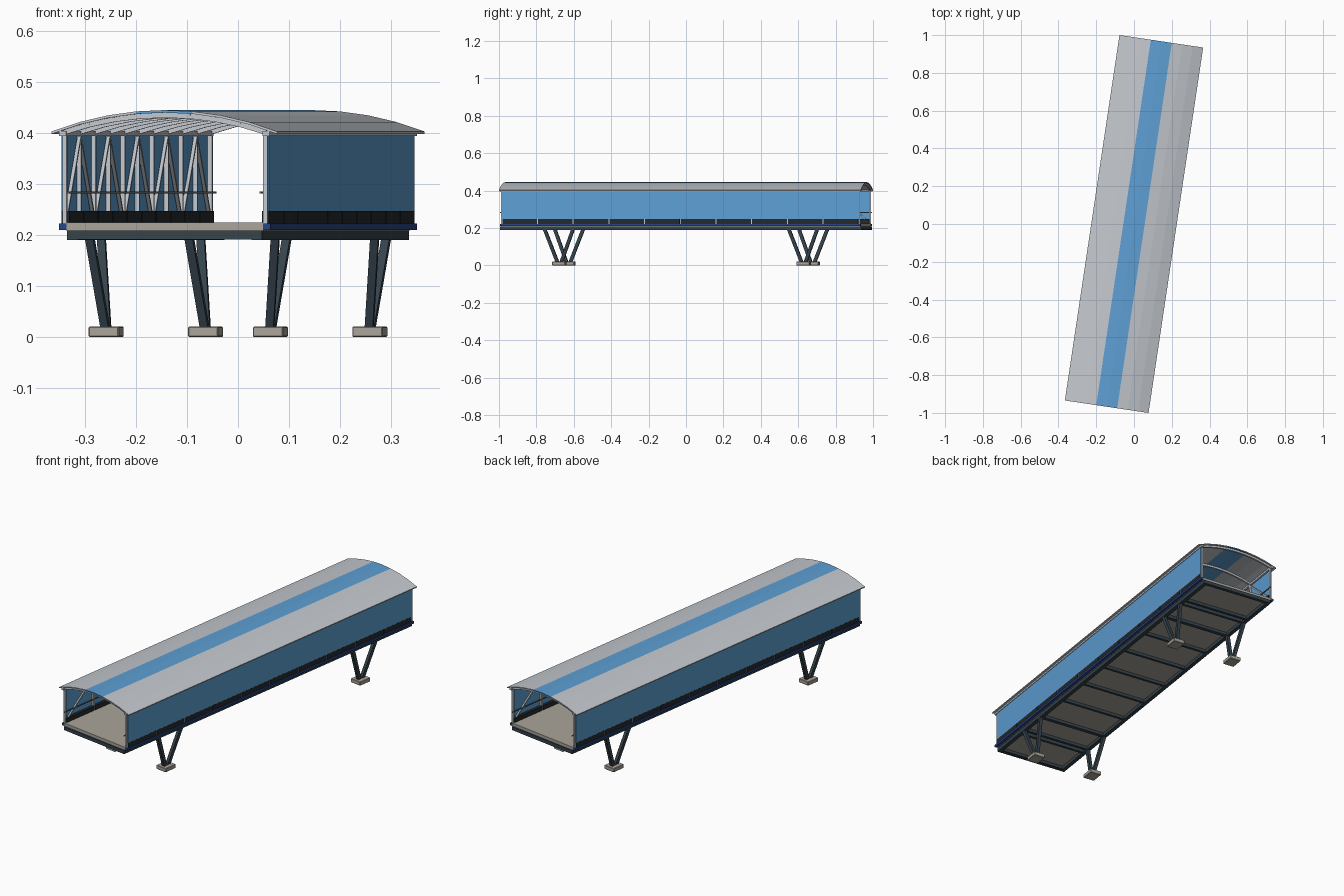
import bpy, bmesh, math
from mathutils import Vector, Matrix

if "Cube" in bpy.data.objects:
    bpy.data.objects.remove(bpy.data.objects["Cube"], do_unlink=True)

YAW = math.radians(-8.5)          # whole bridge is turned on the ground
HALF_L, HALF_W = 0.978, 0.224     # roof half length and half width
WALL_L, POST_X = 0.965, 0.200
BAYS = 10
RADIUS, RIDGE = 0.618, 0.445


def material(name, r, g, b, rough=0.6):
    m = bpy.data.materials.new(name)
    m.use_nodes = True
    m.diffuse_color = (r, g, b, 1)
    node = m.node_tree.nodes["Principled BSDF"]
    node.inputs["Base Color"].default_value = (r, g, b, 1)
    node.inputs["Roughness"].default_value = rough
    return m


METAL = material("light metal", 0.55, 0.58, 0.62)
GLASS = material("blue glass", 0.11, 0.35, 0.66)
STEEL = material("dark steel", 0.035, 0.055, 0.07)
KICK = material("black panel", 0.018, 0.022, 0.025)
NAVY = material("navy trim", 0.02, 0.06, 0.24)
CONCRETE = material("beige concrete", 0.40, 0.37, 0.32)
RAIL = material("grey rail", 0.16, 0.17, 0.18)


def finish(name, bm, *mats):
    bmesh.ops.recalc_face_normals(bm, faces=bm.faces)
    me = bpy.data.meshes.new(name)
    bm.to_mesh(me)
    bm.free()
    for m in mats:
        me.materials.append(m)
    ob = bpy.data.objects.new(name, me)
    ob.rotation_euler.z = YAW
    bpy.context.collection.objects.link(ob)
    return ob


def box(bm, x0, x1, y0, y1, z0, z1):
    mid = Vector((x0 + x1, y0 + y1, z0 + z1)) / 2
    size = Matrix.Diagonal((abs(x1 - x0), abs(y1 - y0), abs(z1 - z0), 1))
    bmesh.ops.create_cube(bm, size=1, matrix=Matrix.Translation(mid) @ size)


def bar(bm, a, b, width, depth):
    """Square bar between two points, width measured across the bridge."""
    a, b = Vector(a), Vector(b)
    along = (b - a).normalized()
    side = Vector((1, 0, 0))
    if abs(along.x) > 0.8:
        side = Vector((0, 1, 0))
    deep = along.cross(side).normalized()
    side = deep.cross(along)
    rot = Matrix((side, deep, along)).transposed().to_4x4()
    size = Matrix.Diagonal((width, depth, (b - a).length, 1))
    bmesh.ops.create_cube(bm, size=1, matrix=Matrix.Translation((a + b) / 2) @ rot @ size)


def arc_z(x):
    return RIDGE - RADIUS + math.sqrt(RADIUS ** 2 - x * x)


stations = [-WALL_L + 2 * WALL_L * i / BAYS for i in range(BAYS + 1)]

# Roof: eight long strips, the two middle ones glazed
bm = bmesh.new()
xs = [HALF_W * (i - 4) / 4 for i in range(9)]
rows = []
for y in (-HALF_L, HALF_L):
    rows.append([[bm.verts.new((x, y, arc_z(x) - t)) for x in xs] for t in (0, 0.005)])
(ft, fb), (bt, bb) = rows
for i in range(8):
    for quad in ((ft[i], ft[i + 1], bt[i + 1], bt[i]), (fb[i], bb[i], bb[i + 1], fb[i + 1]),
                 (ft[i], fb[i], fb[i + 1], ft[i + 1]), (bt[i], bt[i + 1], bb[i + 1], bb[i])):
        bm.faces.new(quad).material_index = 1 if i in (3, 4) else 0
for i in (0, 8):
    bm.faces.new((ft[i], bt[i], bb[i], fb[i]))
finish("roof", bm, METAL, GLASS)

# Arched ribs under the roof
bm = bmesh.new()
rib_xs = [POST_X * (i - 4) / 4 for i in range(9)]
for y in stations:
    for a, b in zip(rib_xs, rib_xs[1:]):
        bar(bm, (a, y, arc_z(a) - 0.010), (b, y, arc_z(b) - 0.010), 0.010, 0.010)
finish("roof_ribs", bm, METAL)

# Side walls, mirrored left and right
for s, side in ((1, "left"), (-1, "right")):
    bm = bmesh.new()
    box(bm, s * 0.204, s * 0.206, -WALL_L, WALL_L, 0.247, 0.396)
    finish(side + "_glass_wall", bm, GLASS)

    bm = bmesh.new()
    for y in stations:
        box(bm, s * 0.195, s * 0.2035, y - 0.005, y + 0.005, 0.218, 0.402)
    finish(side + "_posts", bm, METAL)

    bm = bmesh.new()
    box(bm, s * 0.195, s * 0.209, -HALF_L, HALF_L, 0.394, 0.404)
    finish(side + "_eave_beam", bm, METAL)

    bm = bmesh.new()
    for i, (y0, y1) in enumerate(zip(stations, stations[1:])):
        z0, z1 = (0.225, 0.393) if i % 2 == 0 else (0.393, 0.225)
        bar(bm, (s * 0.199, y0, z0), (s * 0.199, y1, z1), 0.007, 0.007)
    finish(side + "_wall_braces", bm, METAL)

    bm = bmesh.new()
    for y0, y1 in zip(stations, stations[1:]):
        box(bm, s * 0.191, s * 0.2065, y0 + 0.003, y1 - 0.003, 0.222, 0.247)
    finish(side + "_kick_panels", bm, KICK)

    bm = bmesh.new()
    box(bm, s * 0.189, s * 0.193, -HALF_L, HALF_L, 0.281, 0.285)
    finish(side + "_handrail", bm, RAIL)

    bm = bmesh.new()
    box(bm, s * 0.195, s * 0.210, -HALF_L + 0.004, HALF_L - 0.004, 0.210, 0.222)
    finish(side + "_trim_channel", bm, NAVY)

    bm = bmesh.new()
    box(bm, s * 0.173, s * 0.193, -HALF_L + 0.002, HALF_L - 0.002, 0.190, 0.209)
    finish(side + "_edge_girder", bm, STEEL)

# Walkway deck
bm = bmesh.new()
box(bm, -0.195, 0.195, -HALF_L + 0.006, HALF_L - 0.006, 0.208, 0.224)
finish("deck", bm, CONCRETE)

# Cross beams, with extra pairs above the supports
SUPPORTS = (-0.66, 0.66)
bm = bmesh.new()
for y in stations + [p + d for p in SUPPORTS for d in (-0.075, 0.075)]:
    box(bm, -0.174, 0.174, y - 0.007, y + 0.007, 0.193, 0.2085)
for e in (-1, 1):
    box(bm, -0.1925, 0.1925, e * (HALF_L - 0.012), e * HALF_L, 0.191, 0.2085)
finish("cross_beams", bm, STEEL)

# V-shaped legs and their footings
for p, end in zip(SUPPORTS, ("front", "back")):
    for s, side in ((1, "left"), (-1, "right")):
        bm = bmesh.new()
        for d in (-1, 1):
            bar(bm, (s * 0.163, p + d * 0.010, 0.016), (s * 0.184, p + d * 0.077, 0.194), 0.016, 0.018)
        finish(f"{end}_{side}_legs", bm, STEEL)

        bm = bmesh.new()
        box(bm, s * 0.133, s * 0.193, p - 0.035, p + 0.035, 0, 0.02)
        bmesh.ops.bevel(bm, geom=bm.edges[:], offset=0.002, segments=1, affect='EDGES')
        finish(f"{end}_{side}_footing", bm, CONCRETE)
